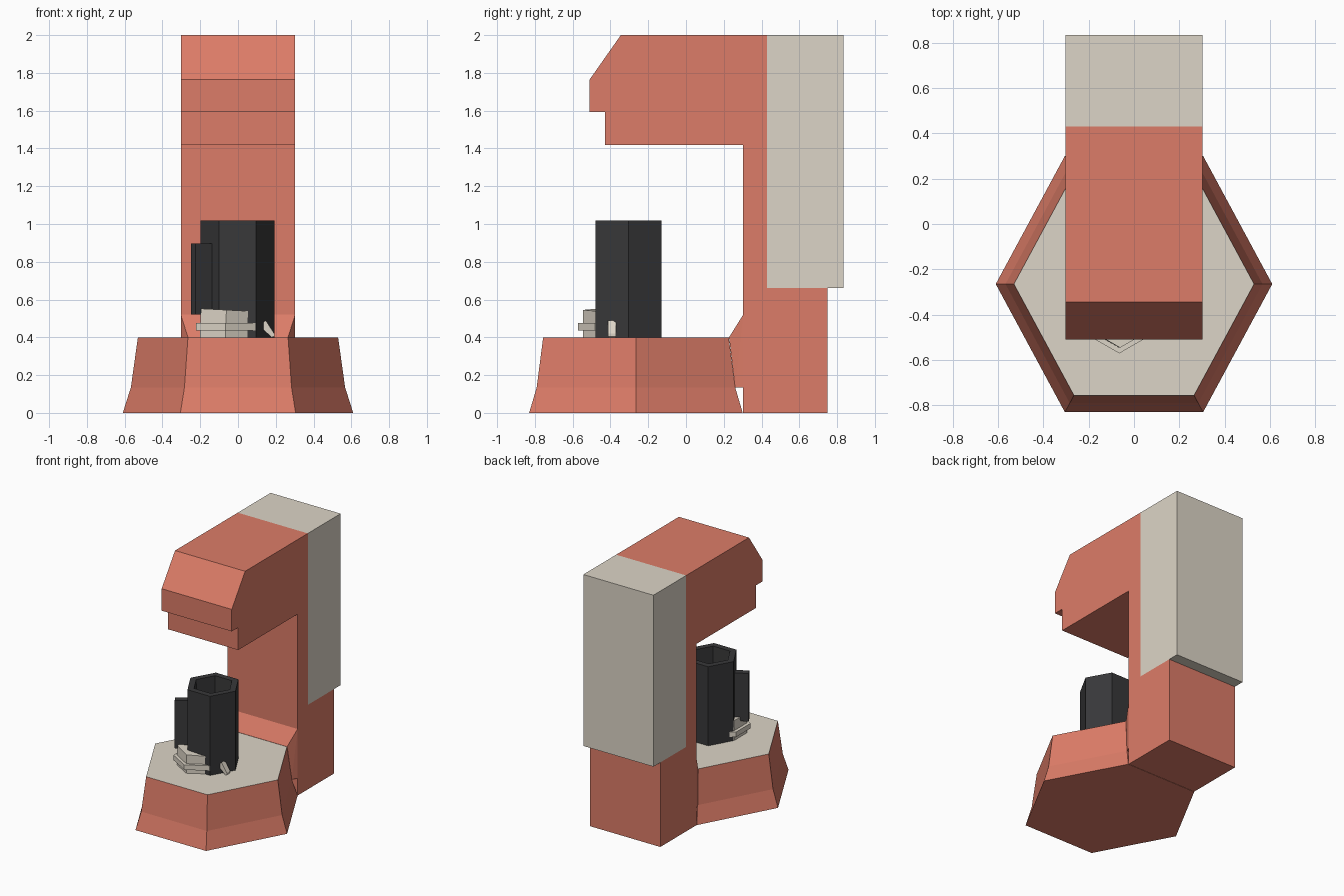
import bpy, bmesh, math
from mathutils import Matrix, Vector

cube = bpy.data.objects.get("Cube")
if cube:
    bpy.data.objects.remove(cube, do_unlink=True)


def make_material(name, colour):
    mat = bpy.data.materials.new(name)
    mat.use_nodes = True
    rgba = (*colour, 1.0)
    mat.diffuse_color = rgba
    bsdf = next(n for n in mat.node_tree.nodes if n.type == 'BSDF_PRINCIPLED')
    bsdf.inputs["Base Color"].default_value = rgba
    return mat


RED = make_material("coral red", (0.72, 0.202, 0.138))
CREAM = make_material("warm cream", (0.72, 0.665, 0.57))
DARK = make_material("charcoal", (0.04, 0.04, 0.042))


def finish(name, bm, *mats):
    bmesh.ops.recalc_face_normals(bm, faces=bm.faces[:])
    mesh = bpy.data.meshes.new(name)
    bm.to_mesh(mesh)
    bm.free()
    for mat in mats:
        mesh.materials.append(mat)
    obj = bpy.data.objects.new(name, mesh)
    bpy.context.collection.objects.link(obj)
    return obj


def hex_loft(rings, centre, start=0.0, stretch=1.0):
    """Capped six-sided solid through (radius, z) rings."""
    bm = bmesh.new()
    loops = []
    for r, z in rings:
        loops.append([bm.verts.new((centre[0] + r * math.cos(start + i * math.pi / 3),
                                    centre[1] + stretch * r * math.sin(start + i * math.pi / 3), z))
                      for i in range(6)])
    for a, b in zip(loops, loops[1:]):
        for i in range(6):
            j = (i + 1) % 6
            bm.faces.new((a[i], a[j], b[j], b[i]))
    bm.faces.new(loops[0])
    bm.faces.new(loops[-1])
    return bm


def extrude(points, place, offset):
    """Solid from a 2D outline placed in space and pushed along offset."""
    bm = bmesh.new()
    face = bm.faces.new([bm.verts.new(place(p)) for p in points])
    new = bmesh.ops.extrude_face_region(bm, geom=[face])["geom"]
    bmesh.ops.translate(bm, vec=offset,
                        verts=[v for v in new if isinstance(v, bmesh.types.BMVert)])
    return bm


def box(size, matrix):
    bm = bmesh.new()
    bmesh.ops.create_cube(bm, size=1, matrix=matrix @ Matrix.Diagonal((*size, 1)))
    return bm


HALF = 0.303

# Flared hexagonal base with a cream tray on top
base = finish("base", hex_loft([(0.61, 0), (0.567, 0.135), (0.53, 0.4)], (0, -0.265),
                               stretch=1.07), RED, CREAM)
for poly in base.data.polygons:
    poly.material_index = 1 if poly.normal.z > 0.9 else 0

# Column and overhanging head in one side profile
outline = [(0.303, 0), (0.75, 0), (0.75, 0.66), (0.43, 0.66), (0.43, 2), (-0.345, 2),
           (-0.51, 1.765), (-0.51, 1.593), (-0.43, 1.593), (-0.43, 1.417), (0.303, 1.417)]
finish("column_and_head",
       extrude(outline, lambda p: (-HALF, p[0], p[1]), (2 * HALF, 0, 0)), RED)

# Sloped gusset joining tray and column
bm = bmesh.new()
for side in (-1, 1):
    for x, y, z in ((0.265, 0.228, 0.4), (HALF, 0.303, 0.52),
                    (0.284, 0.26, 0.135), (HALF, 0.303, 0.135)):
        bm.verts.new((side * x, y, z))
bmesh.ops.convex_hull(bm, input=bm.verts[:])
bmesh.ops.dissolve_limit(bm, angle_limit=0.01, verts=bm.verts[:], edges=bm.edges[:])
finish("column_gusset", bm, RED)

# Rear tank
finish("rear_tank", box((2 * HALF, 0.405, 1.34),
                        Matrix.Translation((0, 0.6325, 1.33))), CREAM)

# Hollow hexagonal cup with a slab handle
CUP = Vector((-0.003, -0.305, 0))
finish("cup", hex_loft([(0.195, 0.4), (0.195, 1.018), (0.145, 1.018), (0.135, 0.47)],
                       CUP, stretch=1.035), DARK)
turn = Matrix.Rotation(math.radians(210), 4, 'Z')
finish("cup_handle", box((0.13, 0.05, 0.375),
                         Matrix.Translation(CUP) @ turn @ Matrix.Translation((0.205, 0, 0.708))), DARK)

# Stack of hexagonal biscuits, the top one slightly tilted
STACK = (-0.065, -0.39)
layers = [("bottom", 0.156, 0.4, 0.436), ("middle", 0.181, 0.436, 0.475), ("top", 0.156, 0.47, 0.545)]
for label, radius, low, high in layers:
    bm = hex_loft([(radius, low), (radius, high)], STACK, start=math.pi / 6)
    if label == "top":
        bmesh.ops.rotate(bm, cent=(*STACK, low), verts=bm.verts[:],
                         matrix=Matrix.Rotation(math.radians(3), 3, 'Y'))
    finish(label + "_biscuit", bm, CREAM)

# Small biscuit leaning on the cup
lean = [(0.135, 0.44), (0.135, 0.48), (0.147, 0.49), (0.192, 0.42), (0.192, 0.404), (0.178, 0.4)]
finish("leaning_biscuit",
       extrude(lean, lambda p: (p[0], -0.413, p[1]), (0, 0.043, 0)), CREAM)
